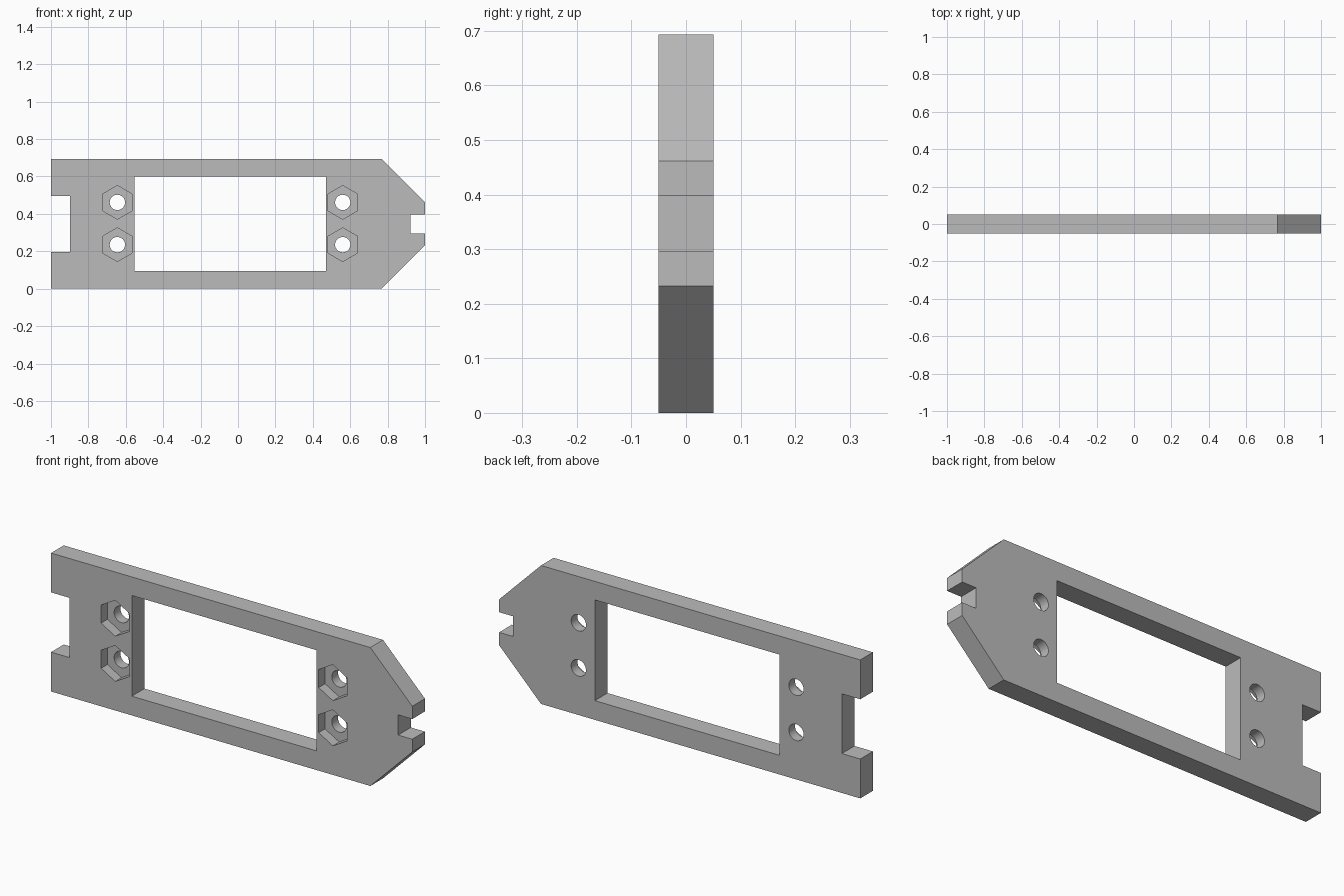
import bpy, bmesh, math
from mathutils import Matrix, Vector

if "Cube" in bpy.data.objects:
    bpy.data.objects.remove(bpy.data.objects["Cube"], do_unlink=True)

HALF = 0.05          # half the plate thickness
HEIGHT = 0.693
MID = HEIGHT / 2

grey = bpy.data.materials.new("plain_grey")
grey.use_nodes = True
colour = (0.5, 0.5, 0.5, 1)
grey.diffuse_color = colour
grey.node_tree.nodes["Principled BSDF"].inputs["Base Color"].default_value = colour


def prism(name, points, y0, y1):
    """Extrude an outline of (x, z) points from y0 back to y1."""
    bm = bmesh.new()
    face = bm.faces.new([bm.verts.new((x, y0, z)) for x, z in points])
    out = bmesh.ops.extrude_face_region(bm, geom=[face])["geom"]
    verts = [v for v in out if isinstance(v, bmesh.types.BMVert)]
    bmesh.ops.translate(bm, verts=verts, vec=(0, y1 - y0, 0))
    bmesh.ops.recalc_face_normals(bm, faces=bm.faces)
    mesh = bpy.data.meshes.new(name)
    bm.to_mesh(mesh)
    bm.free()
    mesh.materials.append(grey)
    obj = bpy.data.objects.new(name, mesh)
    bpy.context.collection.objects.link(obj)
    return obj


def ring(x, z, radius, sides):
    """Regular polygon with a corner at the top."""
    turn = math.tau / sides
    return [(x + radius * math.sin(i * turn), z + radius * math.cos(i * turn))
            for i in range(sides)]


def cut(target, points, y0=-0.2, y1=0.2):
    cutter = prism("cutter", points, y0, y1)
    cutter.hide_render = True
    mod = target.modifiers.new("cut", "BOOLEAN")
    mod.operation = "DIFFERENCE"
    mod.solver = "EXACT"
    mod.object = cutter
    bpy.context.view_layer.objects.active = target
    bpy.ops.object.modifier_apply(modifier=mod.name)
    bpy.data.objects.remove(cutter, do_unlink=True)


# Plate outline: lower half listed, upper half mirrored; notches at both ends
lower = [(-0.898, 0.197), (-1, 0.197), (-1, 0), (0.768, 0),
         (1, 0.232), (1, 0.296), (0.922, 0.296)]
upper = [(x, HEIGHT - z) for x, z in reversed(lower)]
plate = prism("mounting_plate", lower + upper, -HALF, HALF)

# Central rectangular window
cut(plate, [(-0.553, 0.096), (0.47, 0.096), (0.47, 0.6), (-0.553, 0.6)])

# Bolt holes with hexagonal nut recesses on the front
for x in (-0.645, 0.56):
    for side in (-1, 1):
        z = MID + 0.002 + side * 0.113
        cut(plate, ring(x, z, 0.09, 6), -0.2, 0)
        cut(plate, ring(x, z, 0.041, 32))

# Smooth hole walls, crisp edges elsewhere
bpy.ops.object.select_all(action="DESELECT")
plate.select_set(True)
bpy.context.view_layer.objects.active = plate
bpy.ops.object.shade_smooth_by_angle(angle=math.radians(30))
